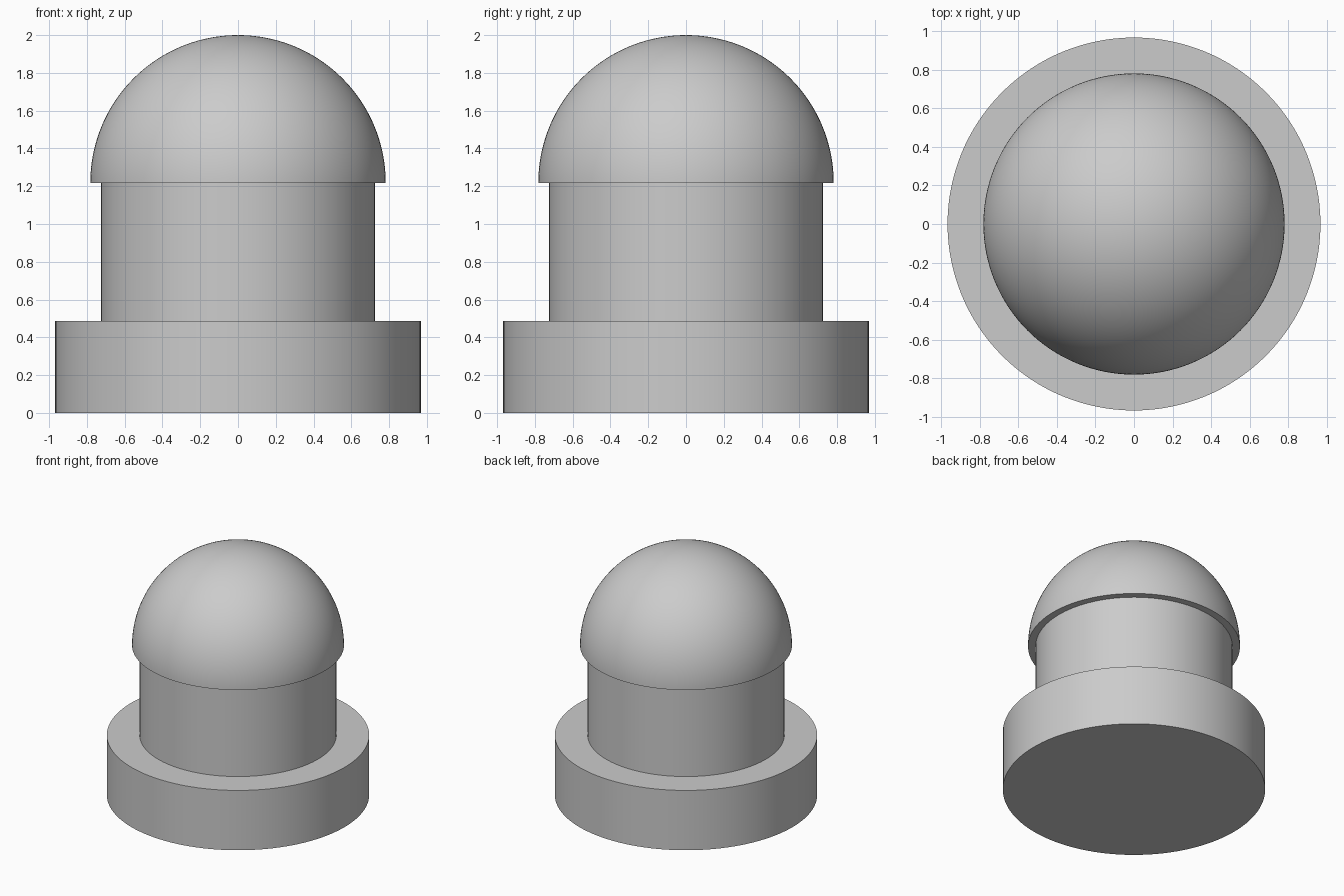
import bpy
import bmesh
from math import cos, sin, pi, radians

SEGMENTS = 128
BASE_RADIUS, BASE_TOP = 0.968, 0.487
POST_RADIUS = 0.726
DOME_RADIUS, DOME_BOTTOM = 0.782, 1.218
OVERLAP = 0.05  # hidden seating of the post inside its neighbours

cube = bpy.data.objects.get("Cube")
if cube:
    bpy.data.objects.remove(cube, do_unlink=True)

grey = bpy.data.materials.new("light grey")
grey.use_nodes = True
colour = (0.6, 0.6, 0.6, 1)
grey.diffuse_color = colour
grey.node_tree.nodes["Principled BSDF"].inputs["Base Color"].default_value = colour


def lathe(name, profile):
    """Turn a (radius, height) profile, running bottom to top, about z."""
    bm = bmesh.new()
    rings = []
    for r, z in profile:
        rings.append([
            bm.verts.new((r * cos(2 * pi * i / SEGMENTS), r * sin(2 * pi * i / SEGMENTS), z))
            for i in range(SEGMENTS)
        ])
    for low, high in zip(rings, rings[1:]):
        for i in range(SEGMENTS):
            j = (i + 1) % SEGMENTS
            bm.faces.new((low[i], low[j], high[j], high[i]))
    bm.faces.new(rings[0][::-1])
    bm.faces.new(rings[-1])
    mesh = bpy.data.meshes.new(name)
    bm.to_mesh(mesh)
    bm.free()
    mesh.materials.append(grey)
    obj = bpy.data.objects.new(name, mesh)
    bpy.context.collection.objects.link(obj)
    bpy.ops.object.select_all(action="DESELECT")
    obj.select_set(True)
    bpy.context.view_layer.objects.active = obj
    bpy.ops.object.shade_smooth_by_angle(angle=radians(30))
    return obj


# Wide foot disc
lathe("base", [(BASE_RADIUS, 0), (BASE_RADIUS, BASE_TOP)])

# Straight post between the base and the dome
lathe("post", [(POST_RADIUS, BASE_TOP - OVERLAP), (POST_RADIUS, DOME_BOTTOM + OVERLAP)])

# Hemispherical cap with a flat underside, ending in a tiny crown face
steps = 48
angles = [pi / 2 * i / steps for i in range(steps)] + [pi / 2 - 0.004]
lathe("dome", [(DOME_RADIUS * cos(a), DOME_BOTTOM + DOME_RADIUS * sin(a)) for a in angles])
